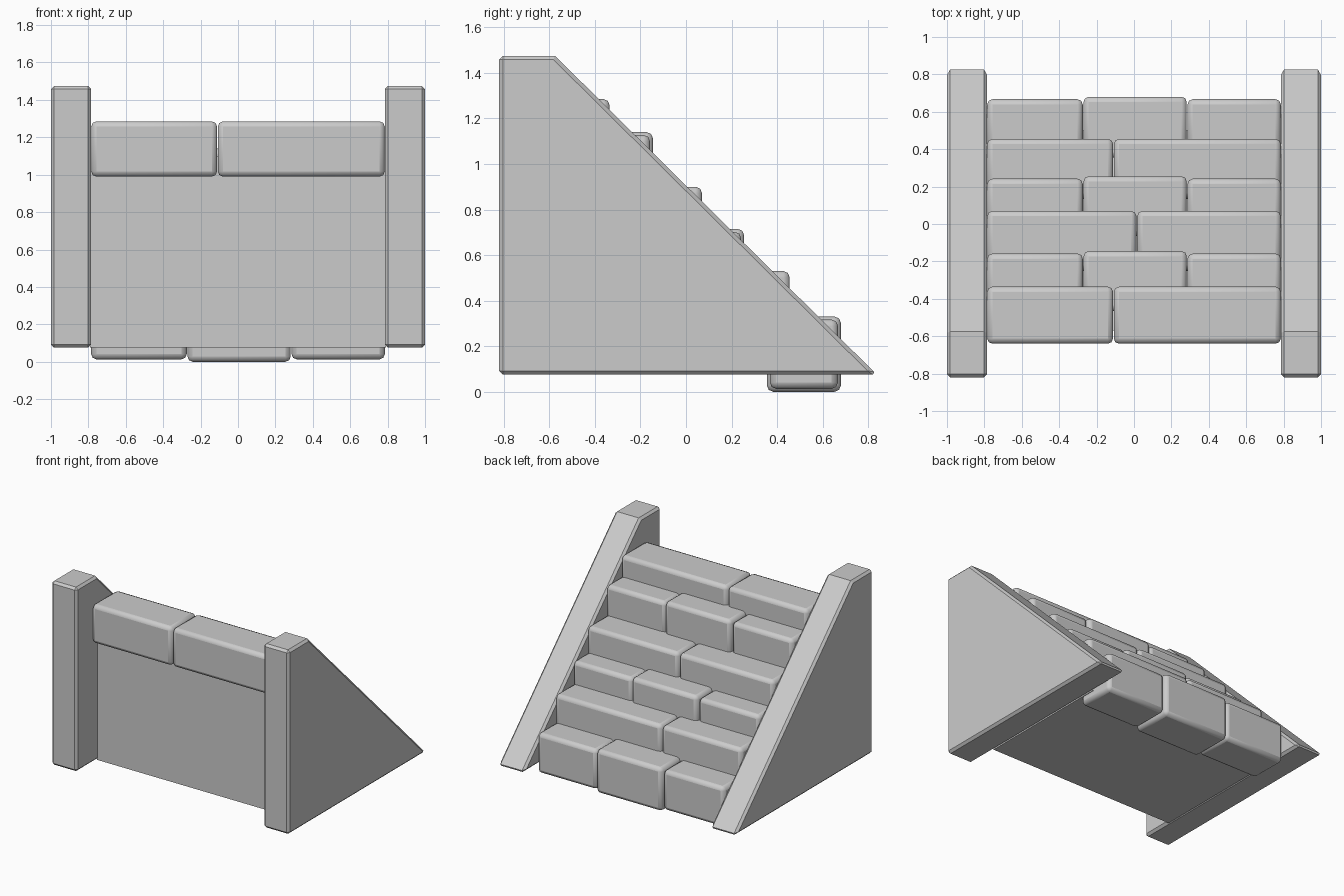
import bpy, math

if "Cube" in bpy.data.objects:
    bpy.data.objects.remove(bpy.data.objects["Cube"])


def prism(name, profile, x0, x1):
    """Extrude a (y, z) outline from x0 to x1."""
    n = len(profile)
    verts = [(x, y, z) for x in (x0, x1) for y, z in profile]
    faces = [tuple(range(n))[::-1], tuple(range(n, 2 * n))]
    faces += [(i, (i + 1) % n, n + (i + 1) % n, n + i) for i in range(n)]
    mesh = bpy.data.meshes.new(name)
    mesh.from_pydata(verts, [], [f[::-1] for f in faces])
    ob = bpy.data.objects.new(name, mesh)
    bpy.context.collection.objects.link(ob)
    # consistent outward normals
    import bmesh
    bm = bmesh.new()
    bm.from_mesh(mesh)
    bmesh.ops.recalc_face_normals(bm, faces=bm.faces)
    bm.to_mesh(mesh)
    bm.free()
    return ob


def soften(ob, width, segments, smooth):
    bev = ob.modifiers.new("edge_bevel", 'BEVEL')
    bev.width = width
    bev.segments = segments
    bev.limit_method = 'ANGLE'
    bev.angle_limit = math.radians(50)
    if smooth:
        bpy.ops.object.select_all(action='DESELECT')
        bpy.context.view_layer.objects.active = ob
        ob.select_set(True)
        bpy.ops.object.shade_smooth_by_angle(angle=math.radians(50))


# Sloped side walls
wall = [(-0.82, 0.075), (0.838, 0.075), (-0.575, 1.475), (-0.82, 1.475)]
for side, x0, x1 in (("left", -1.0, -0.785), ("right", 0.785, 1.0)):
    soften(prism(side + "_wall", wall, x0, x1), 0.017, 1, False)

# Solid fill under the steps, forming the front panel
prism("core", [(-0.57, 0.075), (0.5, 0.075), (-0.57, 1.1)], -0.79, 0.79)

# Brick steps: back y, top z, depth, height, splits along x
rows = [
    (-0.335, 1.285, 0.305, 0.295, (-0.11,)),
    (-0.145, 1.14, 0.32, 0.32, (-0.272, 0.284)),
    (0.07, 0.90, 0.32, 0.31, (0.015,)),
    (0.255, 0.715, 0.32, 0.32, (-0.272, 0.284)),
    (0.455, 0.53, 0.32, 0.31, (-0.11,)),
    (0.68, 0.33, 0.325, 0.33, (-0.272, 0.284)),
]
for r, (y, z, depth, height, splits) in enumerate(rows, 1):
    xs = (-0.787,) + splits + (0.787,)
    for c in range(len(xs) - 1):
        # outer bricks of three-brick rows are slightly smaller
        inset = 0.013 if len(xs) == 4 and c != 1 else 0.0
        y0, y1 = y - depth + inset, y - inset
        z0, z1 = z - height + inset, z - inset
        brick = prism(f"step_{r}_brick_{c + 1}",
                      [(y0, z0), (y1, z0), (y1, z1), (y0, z1)],
                      xs[c] + 0.002, xs[c + 1] - 0.002)
        soften(brick, 0.028, 2, True)
